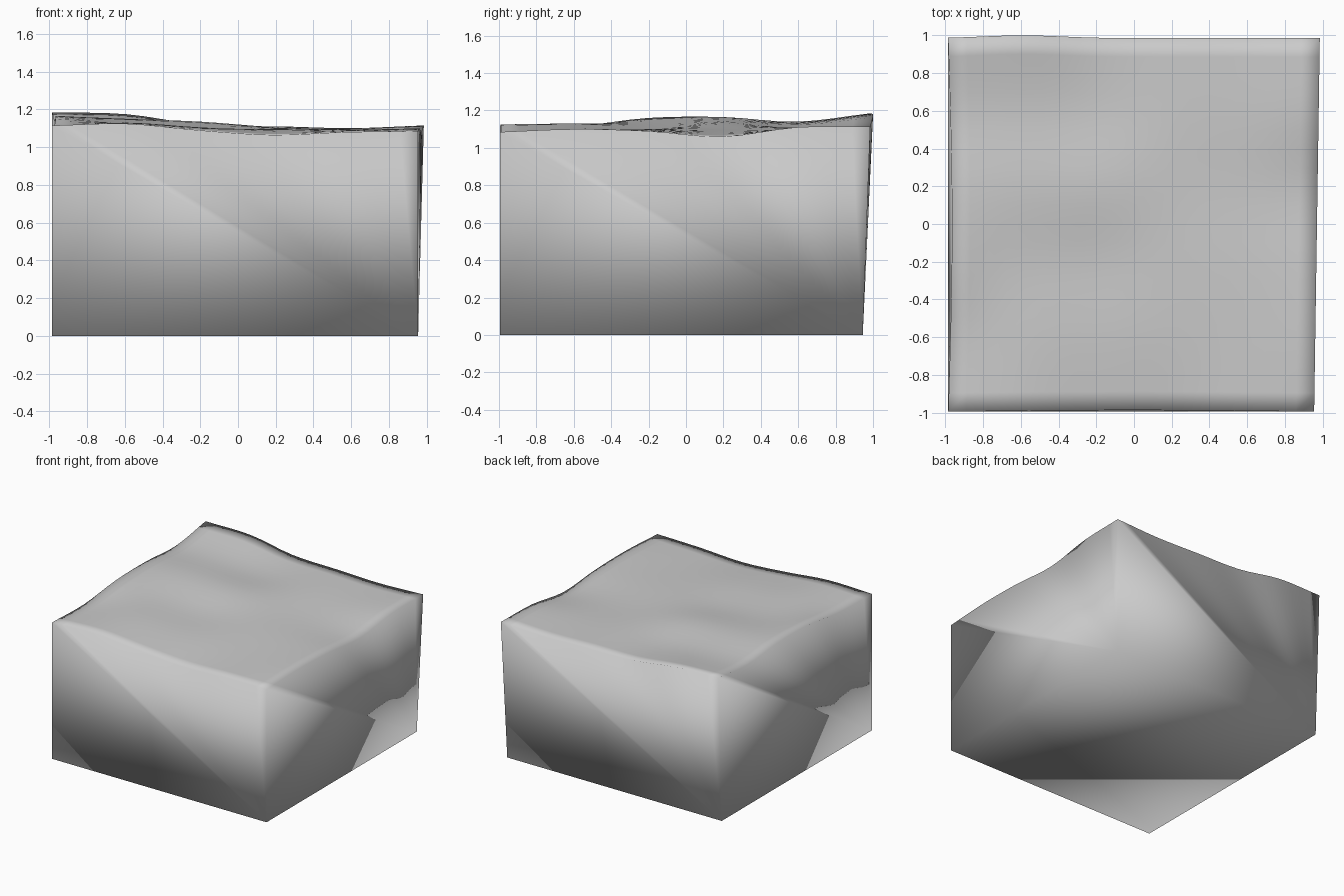
import bpy
import bmesh
import math

if "Cube" in bpy.data.objects:
    bpy.data.objects.remove(bpy.data.objects["Cube"], do_unlink=True)

CELLS = 20

# Coarse ground heights: rows run front to back, columns from -x to +x
HEIGHTS = [
    [1.115, 1.125, 1.09, 1.065, 1.08, 1.085],
    [1.115, 1.13, 1.105, 1.09, 1.09, 1.10],
    [1.16, 1.125, 1.10, 1.10, 1.095, 1.09],
    [1.165, 1.15, 1.135, 1.105, 1.085, 1.06],
    [1.14, 1.13, 1.105, 1.11, 1.10, 1.11],
    [1.185, 1.175, 1.12, 1.11, 1.10, 1.115],
]


def smooth_sample(points, t):
    """Catmull-Rom value at t in 0..1 along evenly spaced points."""
    last = len(points) - 1
    i = min(int(t * last), last - 1)
    f = t * last - i
    b, c = points[i], points[i + 1]
    a = points[i - 1] if i > 0 else 2 * b - c
    d = points[i + 2] if i + 2 <= last else 2 * c - b
    return b + f / 2 * (c - a + f * (2 * a - 5 * b + 4 * c - d + f * (3 * (b - c) + d - a)))


def ground_point(u, v):
    """Point of the top surface, with slightly uneven borders."""
    z = smooth_sample([smooth_sample(row, u) for row in HEIGHTS], v)
    left = -0.985 + 0.02 * math.sin(math.pi * v)
    right = 0.955 + 0.03 * v
    front = -0.995 + 0.008 * math.sin(math.pi * u)
    back = 0.985 + 0.015 * math.exp(-((u - 0.2) / 0.15) ** 2)
    return (left + (right - left) * u, front + (back - front) * v, z)


bm = bmesh.new()

# Rolling top
steps = [i / CELLS for i in range(CELLS + 1)]
grid = [[bm.verts.new(ground_point(u, v)) for u in steps] for v in steps]
for low, high in zip(grid, grid[1:]):
    for i in range(CELLS):
        bm.faces.new((low[i], low[i + 1], high[i + 1], high[i]))

# Base corners, counter-clockwise from the front left of the plan
base = [bm.verts.new((x, y, 0)) for x, y in
        ((-0.985, -0.995), (0.955, -0.995), (0.955, 0.945), (-0.985, 0.945))]
bm.faces.new(base[::-1])

# Walls: each top border fans down to one base corner
borders = [grid[0], [row[-1] for row in grid], grid[-1][::-1], [row[0] for row in grid[::-1]]]
for k, border in enumerate(borders):
    start, end = base[k], base[(k + 1) % 4]
    bm.faces.new((start, end, border[0]))
    for a, b in zip(border, border[1:]):
        bm.faces.new((a, end, b))

# Soft shading over the whole block
for face in bm.faces:
    face.smooth = True
bm.normal_update()

mesh = bpy.data.meshes.new("ground_block")
bm.to_mesh(mesh)
bm.free()
block = bpy.data.objects.new("ground_block", mesh)
bpy.context.collection.objects.link(block)

# Plain grey
grey = (0.6, 0.6, 0.6, 1)
material = bpy.data.materials.new("light_grey")
material.use_nodes = True
material.diffuse_color = grey
material.node_tree.nodes["Principled BSDF"].inputs["Base Color"].default_value = grey
mesh.materials.append(material)
